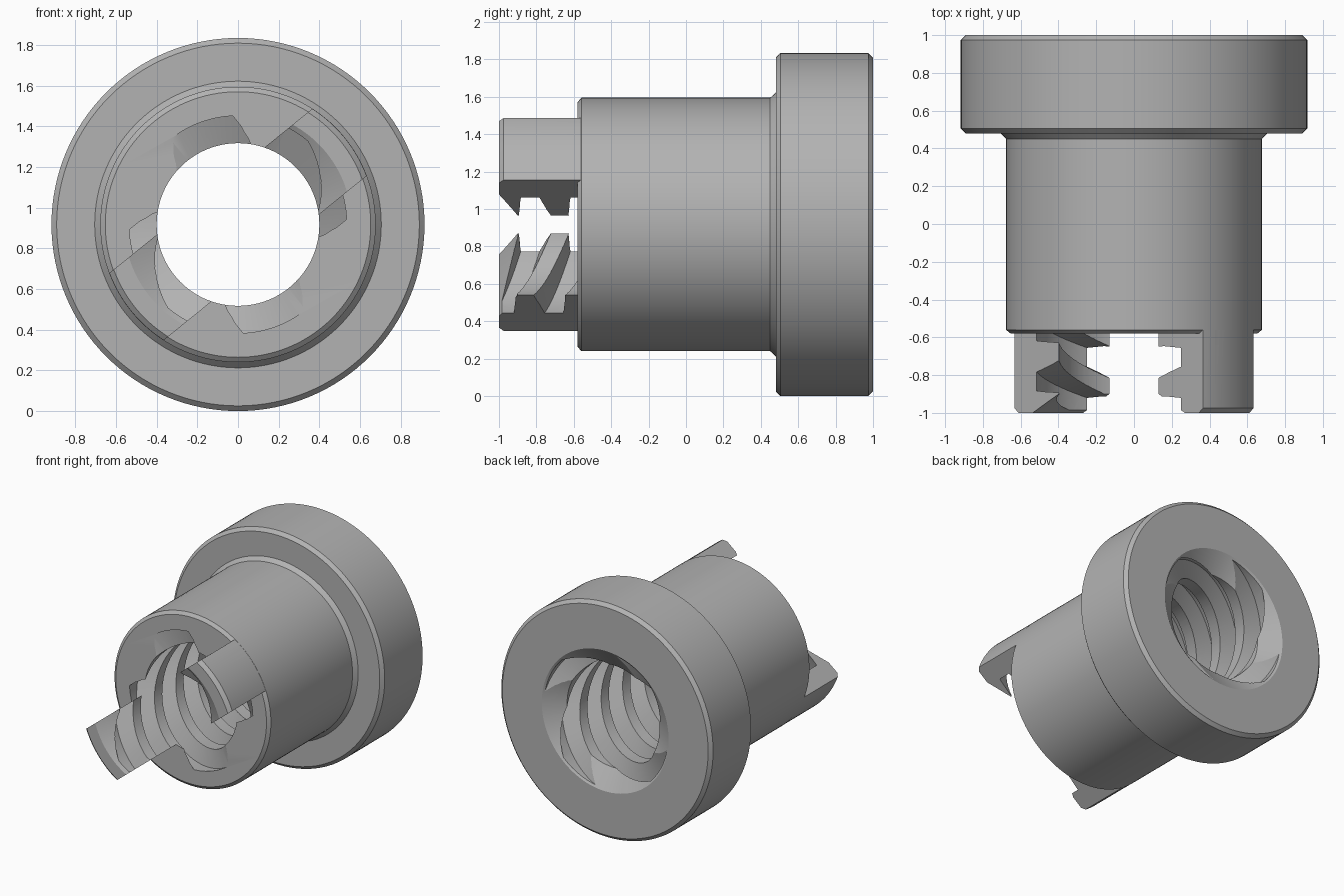
import bpy, bmesh, math
from mathutils import Matrix

AXIS_Z = 0.9175          # height of the nut's axis, which runs along y
SEGMENTS = 128
LEAD, STARTS = 1.06, 4   # multi-start right-hand thread
LUG_ANGLE, LUG_HALF = math.radians(39), 0.2125

if "Cube" in bpy.data.objects:
    bpy.data.objects.remove(bpy.data.objects["Cube"])

steel = bpy.data.materials.new("grey_metal")
steel.use_nodes = True
grey = (0.45, 0.45, 0.45, 1)
steel.diffuse_color = grey
steel.node_tree.nodes["Principled BSDF"].inputs["Base Color"].default_value = grey


def polar(radius, angle, y):
    return (radius * math.cos(angle), y, AXIS_Z + radius * math.sin(angle))


def make_object(name, bm):
    bmesh.ops.recalc_face_normals(bm, faces=bm.faces)
    mesh = bpy.data.meshes.new(name)
    bm.to_mesh(mesh)
    bm.free()
    mesh.materials.append(steel)
    obj = bpy.data.objects.new(name, mesh)
    bpy.context.collection.objects.link(obj)
    return obj


def skin(bm, rings):
    """Join closed rings of vertices and cap both ends."""
    for a, b in zip(rings, rings[1:]):
        for i in range(len(a)):
            j = (i + 1) % len(a)
            bm.faces.new((a[i], a[j], b[j], b[i]))
    bm.faces.new(rings[0])
    bm.faces.new(rings[-1])


def lathe(name, profile):
    bm = bmesh.new()
    skin(bm, [[bm.verts.new(polar(r, math.tau * i / SEGMENTS, y)) for i in range(SEGMENTS)]
              for r, y in profile])
    return make_object(name, bm)


def combine(target, tool, operation):
    """Apply a boolean, then remove the helper."""
    tool.hide_render = True
    mod = target.modifiers.new("combine", "BOOLEAN")
    mod.object, mod.operation, mod.solver = tool, operation, "EXACT"
    bpy.context.view_layer.objects.active = target
    bpy.ops.object.modifier_apply(modifier=mod.name)
    bpy.data.objects.remove(tool)


# Sleeve and flange
nut = lathe("flanged_nut", [(0.653, -0.58), (0.6775, -0.56), (0.6775, 0.45), (0.705, 0.48),
                            (0.892, 0.48), (0.9175, 0.505), (0.9175, 0.975), (0.892, 1)])

# Two opposite lugs: a front cylinder trimmed to a tilted slab
lugs = lathe("drive_lugs", [(0.65, -1), (0.6765, -0.975), (0.6765, -0.45)])
bm = bmesh.new()
bmesh.ops.create_cube(bm, size=1, matrix=Matrix.Translation((0, -0.8, AXIS_Z))
                      @ Matrix.Rotation(-LUG_ANGLE, 4, "Y")
                      @ Matrix.Diagonal((3, 1, 2 * LUG_HALF, 1)))
combine(lugs, make_object("lug_slab", bm), "INTERSECT")
combine(nut, lugs, "UNION")

# Bore with a countersink at each end
bore = lathe("bore_cutter", [(0.635, -1.05), (0.56, -1), (0.4, -0.9),
                             (0.4, 0.9), (0.55, 1), (0.625, 1.05)])
combine(nut, bore, "DIFFERENCE")

# Trapezoidal thread grooves, one helical sweep per start
bm = bmesh.new()
section = [(0.35, -0.098), (0.535, -0.05), (0.535, 0.05), (0.35, 0.098)]
turn_steps = 72
steps = int(turn_steps * 2.4 / LEAD)
for start in range(STARTS):
    rings = []
    for k in range(steps + 1):
        turn = k / turn_steps
        y = 1.25 - LEAD * turn
        angle = math.tau * (turn - (1.25 + 0.787) / LEAD + start / STARTS)
        rings.append([bm.verts.new(polar(r, angle, y + dy)) for r, dy in section])
    skin(bm, rings)
combine(nut, make_object("thread_cutter", bm), "DIFFERENCE")

# Smooth curved walls, crisp edges
bpy.ops.object.select_all(action="DESELECT")
nut.select_set(True)
bpy.context.view_layer.objects.active = nut
bpy.ops.object.shade_smooth_by_angle(angle=math.radians(25))
